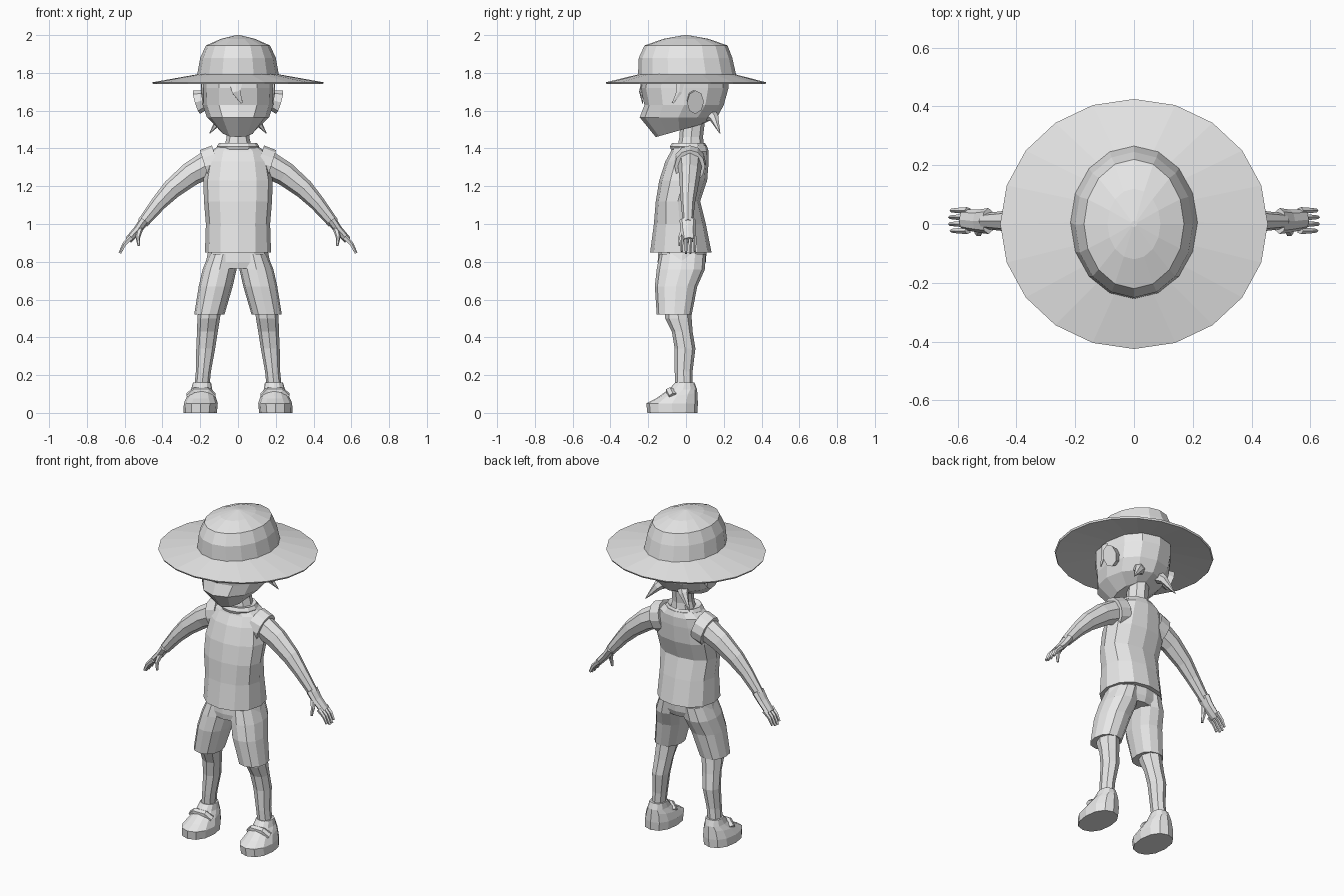
import bpy, bmesh, math
from mathutils import Vector

if "Cube" in bpy.data.objects:
    bpy.data.objects.remove(bpy.data.objects["Cube"], do_unlink=True)

grey = bpy.data.materials.new("plain grey")
grey.use_nodes = True
shade = (.8, .8, .8, 1)
grey.diffuse_color = shade
grey.node_tree.nodes["Principled BSDF"].inputs["Base Color"].default_value = shade


def soften(value, power):
    return math.copysign(abs(value) ** power, value)


def level(z, wide, front, back, tilt=0, sides=12, power=.9):
    """Horizontal section; tilt lowers its front and raises its back."""
    middle, deep = (front + back) / 2, (back - front) / 2
    points = []
    for i in range(sides):
        angle = math.tau * i / sides
        along = soften(math.cos(angle), power)
        across = soften(math.sin(angle), power)
        points.append(Vector((wide * across, middle - deep * along, z - tilt * along)))
    return points


def disc(z, wide, front, back, sides=16):
    return level(z, wide, front, back, sides=sides, power=1)


def loft(name, rings, side=1, x=0, lean=0):
    """Skin a stack of sections; x and lean set a sloping centre line."""
    bm = bmesh.new()
    loops = [[bm.verts.new((side * (p.x + x + lean * p.z), p.y, p.z)) for p in ring]
             for ring in rings]
    count = len(loops[0])
    for lower, upper in zip(loops, loops[1:]):
        for i in range(count):
            j = (i + 1) % count
            bm.faces.new((lower[i], lower[j], upper[j], upper[i]))
    bm.faces.new(loops[0])
    bm.faces.new(loops[-1])
    bmesh.ops.recalc_face_normals(bm, faces=bm.faces)
    mesh = bpy.data.meshes.new(name)
    bm.to_mesh(mesh)
    bm.free()
    mesh.materials.append(grey)
    bpy.context.collection.objects.link(bpy.data.objects.new(name, mesh))


def limb(name, path, start, end, side=1, flat=1, sides=8, across=(0, 1, 0)):
    """Tube along a path, tapering evenly; flat scales it along the across axis."""
    points = [Vector(p) for p in path]
    last = len(points) - 1
    rings = []
    for k, point in enumerate(points):
        ahead = (points[min(k + 1, last)] - points[max(k - 1, 0)]).normalized()
        u = ahead.cross(Vector(across)).normalized()
        v = u.cross(ahead) * flat
        radius = start + (end - start) * k / last
        angles = [math.tau * i / sides for i in range(sides)]
        rings.append([point + radius * (u * math.cos(a) + v * math.sin(a)) for a in angles])
    loft(name, rings, side)


# Hat
loft("hat_brim", [
    disc(z=1.77, wide=.2, front=-.22, back=.22, sides=20),
    disc(z=1.74, wide=.45, front=-.42, back=.42, sides=20),
    disc(z=1.75, wide=.455, front=-.425, back=.425, sides=20),
    disc(z=1.795, wide=.2, front=-.24, back=.25, sides=20)])
loft("hat_crown", [
    disc(z=1.77, wide=.22, front=-.255, back=.27),
    disc(z=1.88, wide=.2, front=-.25, back=.245),
    disc(z=1.945, wide=.17, front=-.22, back=.22),
    disc(z=1.98, wide=.09, front=-.12, back=.12),
    disc(z=2, wide=.01, front=-.01, back=.01)])

# Head, with the jaw sloping down to the chin
loft("head", [
    level(z=1.78, wide=.19, front=-.235, back=.225),
    level(z=1.72, wide=.19, front=-.24, back=.225),
    level(z=1.63, wide=.187, front=-.22, back=.2),
    level(z=1.565, wide=.165, front=-.245, back=.165, power=1),
    level(z=1.495, wide=.09, front=-.16, back=.09, tilt=.035, power=1)])
loft("neck", [
    disc(z=1.54, wide=.06, front=-.03, back=.1, sides=8),
    disc(z=1.46, wide=.06, front=-.035, back=.09, sides=8),
    disc(z=1.38, wide=.08, front=-.05, back=.1, sides=8)])
limb("forelock", [(-.01, -.22, 1.76), (-.01, -.24, 1.7), (.02, -.23, 1.64)],
     start=.015, end=.002, flat=3, sides=6, across=(1, 0, 0))

# Sleeveless shirt and collar
loft("shirt", [
    level(z=.85, wide=.175, front=-.19, back=.135),
    level(z=1, wide=.17, front=-.17, back=.105),
    level(z=1.12, wide=.18, front=-.16, back=.075),
    level(z=1.23, wide=.184, front=-.142, back=.112),
    level(z=1.33, wide=.165, front=-.11, back=.12),
    level(z=1.385, wide=.145, front=-.08, back=.12),
    level(z=1.415, wide=.1, front=-.07, back=.11)])
loft("collar", [
    disc(z=1.395, wide=.105, front=-.08, back=.105, sides=12),
    disc(z=1.41, wide=.113, front=-.085, back=.11, sides=12),
    disc(z=1.43, wide=.1, front=-.073, back=.1, sides=12),
    disc(z=1.42, wide=.075, front=-.055, back=.09, sides=12)])
loft("shorts_seat", [
    level(z=.87, wide=.155, front=-.145, back=.11),
    level(z=.8, wide=.17, front=-.15, back=.105),
    level(z=.765, wide=.15, front=-.145, back=.09)])

for side, word in ((1, "left"), (-1, "right")):
    # Ears and hair
    limb(word + "_ear", [(.17, .04, 1.66), (.22, .05, 1.645)],
         start=.05, end=.065, side=side, flat=.7)
    limb(word + "_side_lock", [(.185, -.03, 1.76), (.19, -.035, 1.7), (.185, -.07, 1.64)],
         start=.012, end=.002, side=side, flat=2.5, sides=6)
    limb(word + "_nape_tuft", [(.05, .1, 1.6), (.09, .15, 1.56), (.15, .18, 1.48)],
         start=.05, end=.002, side=side, sides=6)

    # Armhole trim, arm and hand
    limb(word + "_armhole", [(.11, .02, 1.325), (.175, .02, 1.305)],
         start=.095, end=.09, side=side, flat=.9, sides=12)
    limb(word + "_arm", [(.13, .02, 1.33), (.25, .02, 1.265), (.35, .015, 1.185),
                         (.42, .01, 1.11), (.505, .01, 1.005)],
         start=.075, end=.03, side=side, flat=.9)
    limb(word + "_palm", [(.495, .01, 1.02), (.53, .01, .97), (.58, .015, .915)],
         start=.026, end=.02, side=side, flat=1.7)
    for k, finger in enumerate(("index", "middle", "ring", "little")):
        y = (k - 1) * .023
        reach = .01 if finger in ("middle", "ring") else 0
        limb(f"{word}_{finger}_finger",
             [(.565, y, .93), (.6, y, .895), (.62 + reach / 2, y, .855 - reach)],
             start=.015, end=.008, side=side, flat=.8, sides=5)
    limb(word + "_thumb", [(.52, -.01, .975), (.53, -.03, .93), (.525, -.035, .885)],
         start=.018, end=.007, side=side, sides=6)

    # Shorts leg and bare leg
    loft(word + "_shorts_leg", [
        level(z=.84, wide=.075, front=-.14, back=.105),
        level(z=.76, wide=.09, front=-.155, back=.1),
        level(z=.67, wide=.09, front=-.165, back=.06),
        level(z=.52, wide=.08, front=-.155, back=.03)], side, x=.27, lean=-.227)
    loft(word + "_leg", [
        disc(z=.56, wide=.06, front=-.115, back=.025, sides=8),
        disc(z=.5, wide=.06, front=-.11, back=.03, sides=8),
        disc(z=.43, wide=.055, front=-.075, back=.035, sides=8),
        disc(z=.34, wide=.05, front=-.06, back=.05, sides=8),
        disc(z=.22, wide=.04, front=-.06, back=.035, sides=8),
        disc(z=.11, wide=.04, front=-.055, back=.035, sides=8)], side, x=.205, lean=-.1)

    # Shoe
    loft(word + "_shoe", [
        level(z=0, wide=.088, front=-.205, back=.06),
        level(z=.05, wide=.09, front=-.21, back=.063),
        level(z=.09, wide=.075, front=-.16, back=.06, tilt=.015),
        level(z=.125, wide=.056, front=-.09, back=.058),
        level(z=.16, wide=.048, front=-.058, back=.045)], side, x=.2, lean=-.06)
    limb(word + "_shoe_strap", [(.13, -.07, .09), (.16, -.085, .118),
                                (.23, -.085, .118), (.262, -.07, .09)],
         start=.018, end=.018, side=side, flat=1.3, sides=6)
